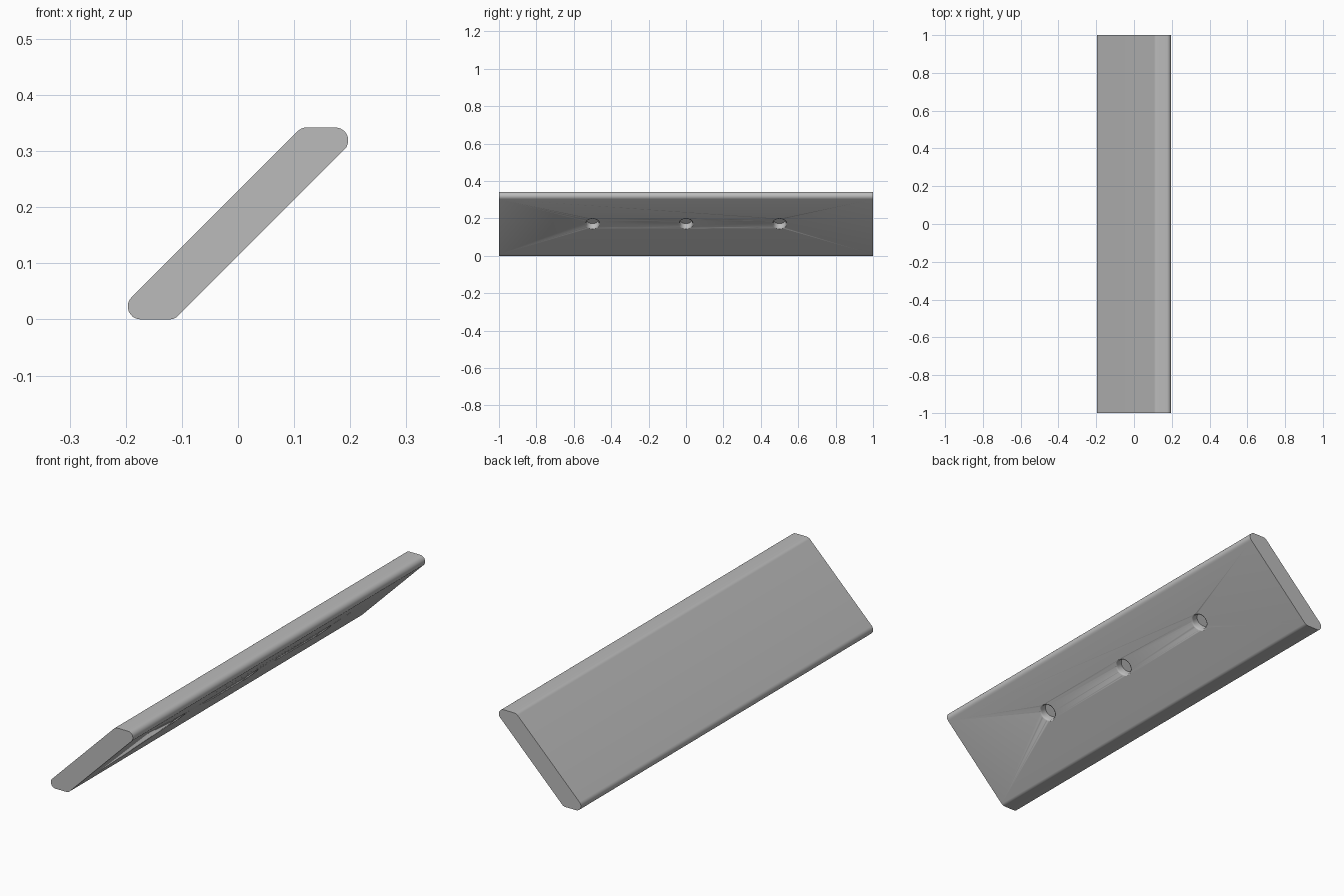
import bpy, bmesh, math
from mathutils import Vector, Matrix

if "Cube" in bpy.data.objects:
    bpy.data.objects.remove(bpy.data.objects["Cube"])

LENGTH, HEIGHT = 2.0, 0.342
OFFSET = 0.058          # half width of the slanted section, measured along x
RADIUS = 0.023          # rounding of the long edges

grey = bpy.data.materials.new("plain grey")
grey.diffuse_color = (0.5, 0.5, 0.5, 1)
grey.use_nodes = True
grey.node_tree.nodes["Principled BSDF"].inputs["Base Color"].default_value = grey.diffuse_color


def make_object(name, bm):
    bmesh.ops.recalc_face_normals(bm, faces=bm.faces)
    mesh = bpy.data.meshes.new(name)
    bm.to_mesh(mesh)
    bm.free()
    mesh.materials.append(grey)
    obj = bpy.data.objects.new(name, mesh)
    bpy.context.collection.objects.link(obj)
    return obj


def rounded(points, radius, steps=10):
    """Round every corner of a closed convex 2D outline."""
    out = []
    for i, p in enumerate(points):
        a = (points[i - 1] - p).normalized()
        b = (points[(i + 1) % len(points)] - p).normalized()
        half = a.angle(b) / 2
        centre = p + (a + b).normalized() * (radius / math.sin(half))
        start = p + a * (radius / math.tan(half)) - centre
        sweep = math.pi - 2 * half
        for k in range(steps + 1):
            t = sweep * k / steps
            out.append(centre + Matrix.Rotation(t, 2) @ start)
    return out


# Slanted slab: rounded parallelogram extruded along y
h = HEIGHT / 2
corners = [Vector(c) for c in ((-h - OFFSET, 0), (-h + OFFSET, 0),
                               (h + OFFSET, HEIGHT), (h - OFFSET, HEIGHT))]
bm = bmesh.new()
outline = [bm.verts.new((p.x, -LENGTH / 2, p.y)) for p in rounded(corners, RADIUS)]
cap = bm.faces.new(outline)
ext = bmesh.ops.extrude_face_region(bm, geom=[cap])
bmesh.ops.translate(bm, vec=(0, LENGTH, 0),
                    verts=[v for v in ext["geom"] if isinstance(v, bmesh.types.BMVert)])
slab = make_object("slanted_slab", bm)

# Three blind holes with eased rims, bored square into the underside
hole_profile = ((-0.02, 0.04), (0.0, 0.04), (0.002, 0.0365), (0.006, 0.034), (0.035, 0.034))
inward = Vector((-1, 0, 1)).normalized()
turn = inward.to_track_quat('Z', 'Y').to_matrix()
SIDES = 40
bm = bmesh.new()
for y in (-0.5, 0.0, 0.5):
    mouth = Vector((OFFSET, y, h))
    rings = []
    for depth, r in hole_profile:
        angles = [math.tau * k / SIDES for k in range(SIDES)]
        rings.append([bm.verts.new(mouth + turn @ Vector((r * math.cos(a), r * math.sin(a), depth)))
                      for a in angles])
    for low, high in zip(rings, rings[1:]):
        for k in range(SIDES):
            n = (k + 1) % SIDES
            bm.faces.new((low[k], low[n], high[n], high[k]))
    bm.faces.new(rings[0][::-1])
    bm.faces.new(rings[-1])
cutter = make_object("hole_cutter", bm)
cutter.hide_render = True

cut = slab.modifiers.new("holes", 'BOOLEAN')
cut.operation = 'DIFFERENCE'
cut.solver = 'EXACT'
cut.object = cutter

bpy.ops.object.select_all(action='DESELECT')
bpy.context.view_layer.objects.active = slab
slab.select_set(True)
bpy.ops.object.modifier_apply(modifier=cut.name)
bpy.data.objects.remove(cutter)
bpy.ops.object.shade_smooth_by_angle(angle=math.radians(35))
